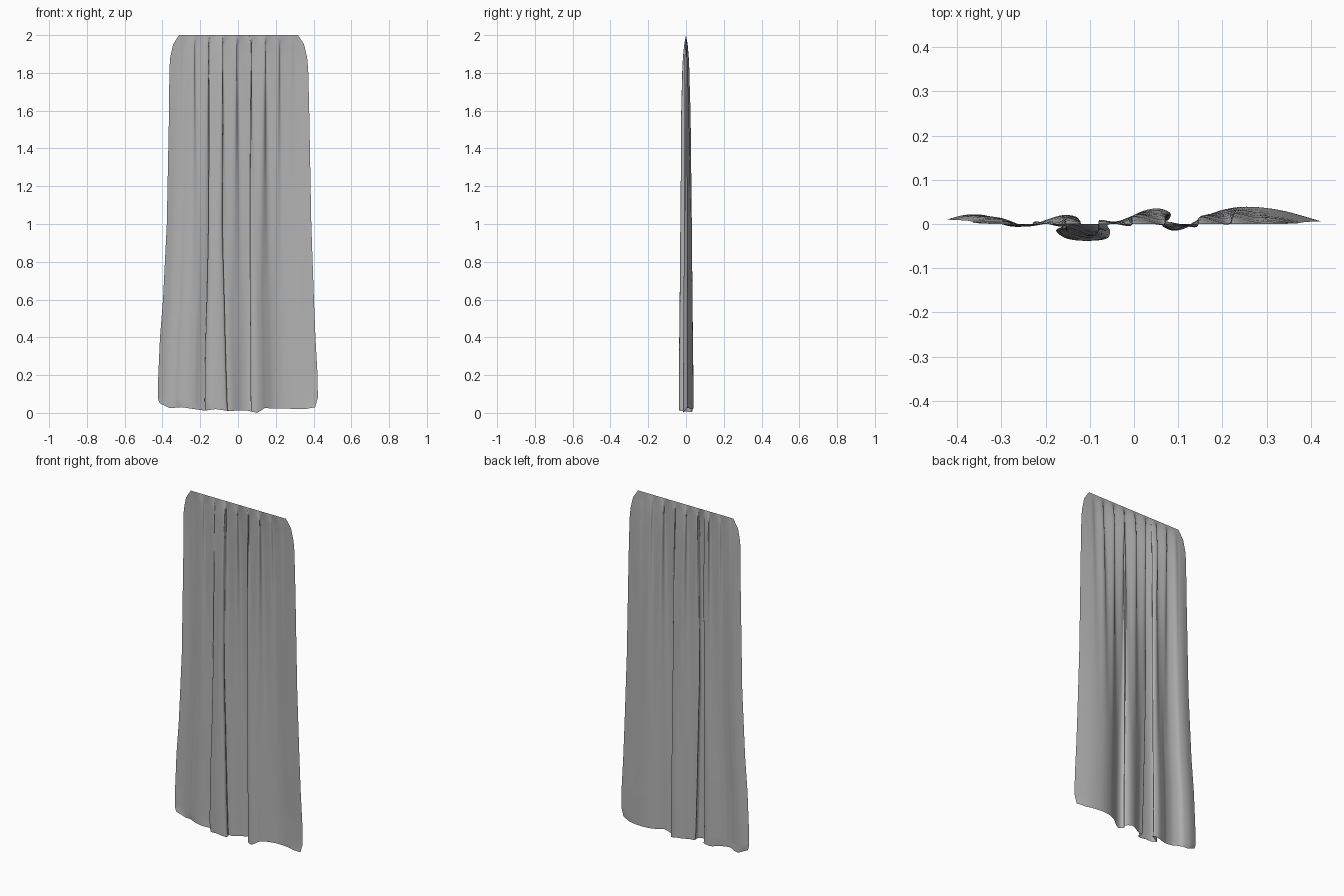
import bpy, bmesh, math

if "Cube" in bpy.data.objects:
    bpy.data.objects.remove(bpy.data.objects["Cube"])

COLS, ROWS = 260, 90


def spline(pts, t):
    """Catmull-Rom point at t in 0..1 along a list of tuples."""
    f = t * (len(pts) - 1)
    i = min(int(f), len(pts) - 2)
    f -= i
    p0, p1, p2, p3 = pts[max(i - 1, 0)], pts[i], pts[i + 1], pts[min(i + 2, len(pts) - 1)]
    return [0.5 * (2 * b + (c - a) * f + (2 * a - 5 * b + 4 * c - d) * f * f
                   + (3 * b - a - 3 * c + d) * f ** 3) for a, b, c, d in zip(p0, p1, p2, p3)]


def lerp(table, x):
    """Piecewise linear lookup in (key, value) pairs."""
    for (a, va), (b, vb) in zip(table, table[1:]):
        if x <= b:
            k = max(0, (x - a) / (b - a))
            return va + (vb - va) * k
    return table[-1][1]


# Fold cross-section near the hem (x, y)
hem = [(-.42, .010), (-.375, .021), (-.335, .018), (-.305, .003), (-.27, -.006), (-.23, -.003),
       (-.20, .008), (-.16, .020), (-.132, .016), (-.128, .006), (-.155, -.004), (-.174, -.015),
       (-.15, -.033), (-.105, -.038), (-.063, -.033), (-.055, -.016), (-.06, -.002), (-.03, .004),
       (.02, .029), (.055, .035), (.08, .026), (.08, .013), (.067, -.001), (.08, -.013),
       (.10, -.014), (.125, -.005), (.15, .010), (.19, .029), (.25, .039), (.33, .031), (.42, .006)]

# Width of each edge, fold depth, gather strength and hem height
left = [(0, .41), (.06, .425), (.2, .422), (.4, .413), (.6, .397), (1, .377), (1.6, .365), (2, .362)]
right = [(0, .424), (.2, .421), (.4, .41), (.6, .402), (1, .388), (1.6, .377), (2, .367)]
depth = [(0, 1), (.2, 1), (1, .76), (1.4, .6), (1.6, .5), (1.8, .32), (1.9, .2), (2, 0)]
gather = [(.6, 0), (1.2, .003), (1.6, .007), (1.85, .009), (1.95, .006), (2, 0)]
pinch = [(.6, 0), (1.2, .004), (1.6, .009), (1.85, .014), (1.95, .013), (2, 0)]
corner = [(0, .05), (.03, .015), (.08, 0), (1.82, 0), (1.88, .004), (1.95, .018), (2, .05)]
bottom = [(-.42, .05), (-.37, .025), (-.3, .03), (-.18, .012), (-.12, .02), (-.05, .01),
          (.04, .014), (.1, 0), (.14, .025), (.36, .02), (.42, .03)]

# Curtain sheet, row by row from hem to rail
bm = bmesh.new()
grid = []
for r in range(ROWS + 1):
    v = r / ROWS
    v = 0.5 * (v + 0.5 - 0.5 * math.cos(math.pi * v))
    row = []
    for c in range(COLS + 1):
        hx, hy = spline(hem, c / COLS)
        z0 = lerp(bottom, hx)
        z = z0 + (2 - z0) * v
        u = hx / .42
        x = u * lerp(left if u < 0 else right, z)
        x -= math.copysign(lerp(corner, z), x) * abs(u) ** 8
        # the middle fold leans to the left on its way up
        x -= .034 * min(v / .5, 1) * math.exp(-((hx + .06) / .06) ** 2)
        fade = max(0, 1 - abs(x / .31) ** 4)
        s = math.sin((x + .005) * 2 * math.pi / .075)
        y = hy * lerp(depth, z) + lerp(gather, z) * fade * s
        x -= lerp(pinch, z) * fade * s
        row.append(bm.verts.new((x, y, z)))
    grid.append(row)
for a, b in zip(grid, grid[1:]):
    for i in range(COLS):
        bm.faces.new((a[i], a[i + 1], b[i + 1], b[i]))
for f in bm.faces:
    f.smooth = True

mesh = bpy.data.meshes.new("curtain")
bm.to_mesh(mesh)
bm.free()
curtain = bpy.data.objects.new("curtain", mesh)
bpy.context.collection.objects.link(curtain)

# Dark grey cloth
cloth = bpy.data.materials.new("grey_cloth")
cloth.diffuse_color = (.45, .45, .45, 1)
cloth.use_nodes = True
cloth.node_tree.nodes["Principled BSDF"].inputs["Base Color"].default_value = cloth.diffuse_color
mesh.materials.append(cloth)
